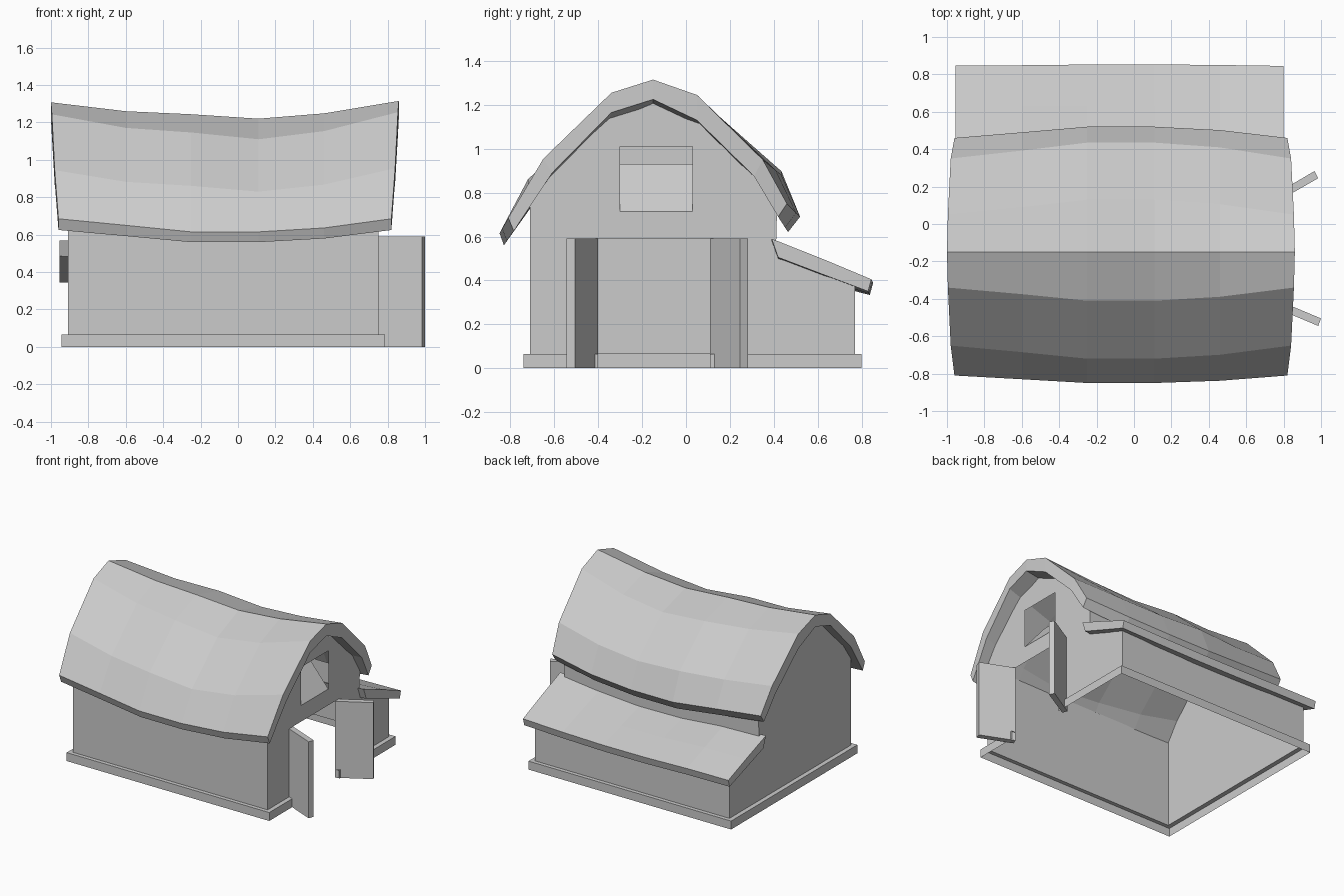
import bpy, bmesh
from mathutils import Vector

if "Cube" in bpy.data.objects:
    bpy.data.objects.remove(bpy.data.objects["Cube"])


def make(name, verts, faces):
    me = bpy.data.meshes.new(name)
    me.from_pydata(verts, [], faces)
    bm = bmesh.new()
    bm.from_mesh(me)
    bmesh.ops.recalc_face_normals(bm, faces=bm.faces)
    bm.to_mesh(me)
    bm.free()
    ob = bpy.data.objects.new(name, me)
    bpy.context.collection.objects.link(ob)
    return ob


def loft(name, rings):
    """Closed solid skinned through equal-sized rings."""
    n = len(rings[0])
    verts = [v for r in rings for v in r]
    faces = [(i * n + j, i * n + (j + 1) % n, (i + 1) * n + (j + 1) % n, (i + 1) * n + j)
             for i in range(len(rings) - 1) for j in range(n)]
    # end caps as quads between the outer and inner halves of the profile
    for b in (0, (len(rings) - 1) * n):
        faces += [(b + j, b + j + 1, b + n - 2 - j, b + n - 1 - j) for j in range(n // 2 - 1)]
    return make(name, verts, faces)


def prism(name, outline, z0, z1):
    """Plan outline extruded upwards."""
    n = len(outline)
    verts = [(x, y, z) for z in (z0, z1) for x, y in outline]
    faces = [tuple(range(n)), tuple(range(n, 2 * n))]
    faces += [(i, (i + 1) % n, n + (i + 1) % n, n + i) for i in range(n)]
    return make(name, verts, faces)


def sheet(name, x, loops):
    """Flat wall in the y-z plane; later loops are holes."""
    bm = bmesh.new()
    edges = []
    for loop in loops:
        vs = [bm.verts.new((x, y, z)) for y, z in loop]
        edges += [bm.edges.new((vs[i], vs[i - 1])) for i in range(len(vs))]
    side = 1 if x > 0 else -1
    bmesh.ops.triangle_fill(bm, use_beauty=True, edges=edges, normal=(side, 0, 0))
    for f in bm.faces:
        f.normal_update()
        if f.normal.x * side < 0:
            f.normal_flip()
    bmesh.ops.dissolve_limit(bm, angle_limit=.01, verts=bm.verts, edges=bm.edges)
    me = bpy.data.meshes.new(name)
    bm.to_mesh(me)
    bm.free()
    ob = bpy.data.objects.new(name, me)
    bpy.context.collection.objects.link(ob)


def mix(a, b, wy, wz):
    """Blend profiles; ridge area sags by wz, eaves by wy."""
    n = len(a) - 1
    return [Vector((p[0] + (q[0] - p[0]) * wy,
                    p[1] + (q[1] - p[1]) * (wy if i in (0, n) else wz)))
            for i, (p, q) in enumerate(zip(a, b))]


# Sagging gambrel roof: end and middle profiles (y, z), blended along x
end_out = [(.46, .75), (.35, .95), (.05, 1.245), (-.15, 1.315), (-.34, 1.255), (-.65, .955), (-.81, .685)]
mid_out = [(.52, .69), (.435, .88), (.13, 1.14), (-.15, 1.22), (-.41, 1.11), (-.72, .83), (-.85, .615)]
end_in = [(.42, .69), (.31, .875), (.05, 1.13), (-.15, 1.225), (-.34, 1.165), (-.61, .89), (-.785, .625)]
mid_in = [(.465, .62), (.39, .80), (.10, 1.05), (-.15, 1.13), (-.39, 1.02), (-.68, .77), (-.83, .56)]
taper = [.04, .02, .005, 0, .005, .02, .04]
rings = []
for x, wy, wz in ((-1, 0, .08), (-.6, .5, .58), (-.25, 1, .75), (.11, 1, 1), (.46, .7, .7), (.86, 0, 0)):
    side = 1 if x < -.9 else -1 if x > .8 else 0
    out, inn = mix(end_out, mid_out, wy, wz), mix(end_in, mid_in, wy, wz)
    ring = [(x + side * t, p.x, p.y) for p, t in zip(out, taper)]
    ring += [(x + side * t, p.x, p.y) for p, t in reversed(list(zip(inn, taper)))]
    rings.append(ring)
loft("main_roof", rings)

# Lean-to roof with a slight sag
lean = []
for x, s in ((-.955, .02), (-.6, .03), (-.25, .06), (.11, .065), (.46, .04), (.80, 0)):
    k = s * .25
    lean.append([(x, .39, .59 - s), (x, .63, .495 - s * .6), (x, .845 + k / 2, .405 - k),
                 (x, .83 + k / 2, .35 - k), (x, .63, .425 - s * .6), (x, .42, .505 - s)])
loft("lean_to_roof", lean)

# End walls: door notch and loft window in the right one
B = .065
top = [(.41, .54), (.415, .72), (.325, .885), (.055, 1.15), (-.15, 1.235),
       (-.345, 1.17), (-.625, .895), (-.71, .76), (-.71, B)]
low = [(.77, B), (.77, .38)]
door = [(-.40, B), (-.40, .59), (.11, .59), (.11, B)]
window = [(-.30, .715), (.03, .715), (.03, 1.01), (-.30, 1.01)]
sheet("right_end_wall", .75, [low + top + door, window])
sheet("left_end_wall", -.91, [low + top])

# Long walls
for name, y, z0, z1 in (("front_wall", -.71, B, .735), ("upper_back_wall", .41, .47, .70),
                        ("lean_to_wall", .77, B, .38)):
    make(name, [(-.91, y, z0), (.75, y, z0), (.75, y, z1), (-.91, y, z1)], [(0, 1, 2, 3)])

# Loft hatch tipped inwards from the sill
make("loft_hatch", [(.75, -.30, .715), (.75, .03, .715), (.57, .03, .93), (.57, -.30, .93)], [(0, 1, 2, 3)])

# Foundation skirt with a narrow ledge, broken at the doorway
outer = [(.785, -.40), (.785, -.74), (-.945, -.74), (-.945, .80), (.785, .80), (.785, .11)]
inner = [(.75, -.40), (.75, -.71), (-.91, -.71), (-.91, .77), (.75, .77), (.75, .11)]
n = len(outer)
verts = [(x, y, 0) for x, y in outer] + [(x, y, B) for x, y in outer] + [(x, y, B) for x, y in inner]
make("foundation", verts, [(r * n + i, r * n + i + 1, (r + 1) * n + i + 1, (r + 1) * n + i)
                           for r in (0, 1) for i in range(n - 1)])

# Open doors
prism("front_door", [(.75, -.40), (1.0, -.505), (.985, -.545), (.735, -.44)], 0, .59)
prism("back_door", [(.75, .11), (.985, .245), (.965, .283), (.735, .148)], 0, .59)
